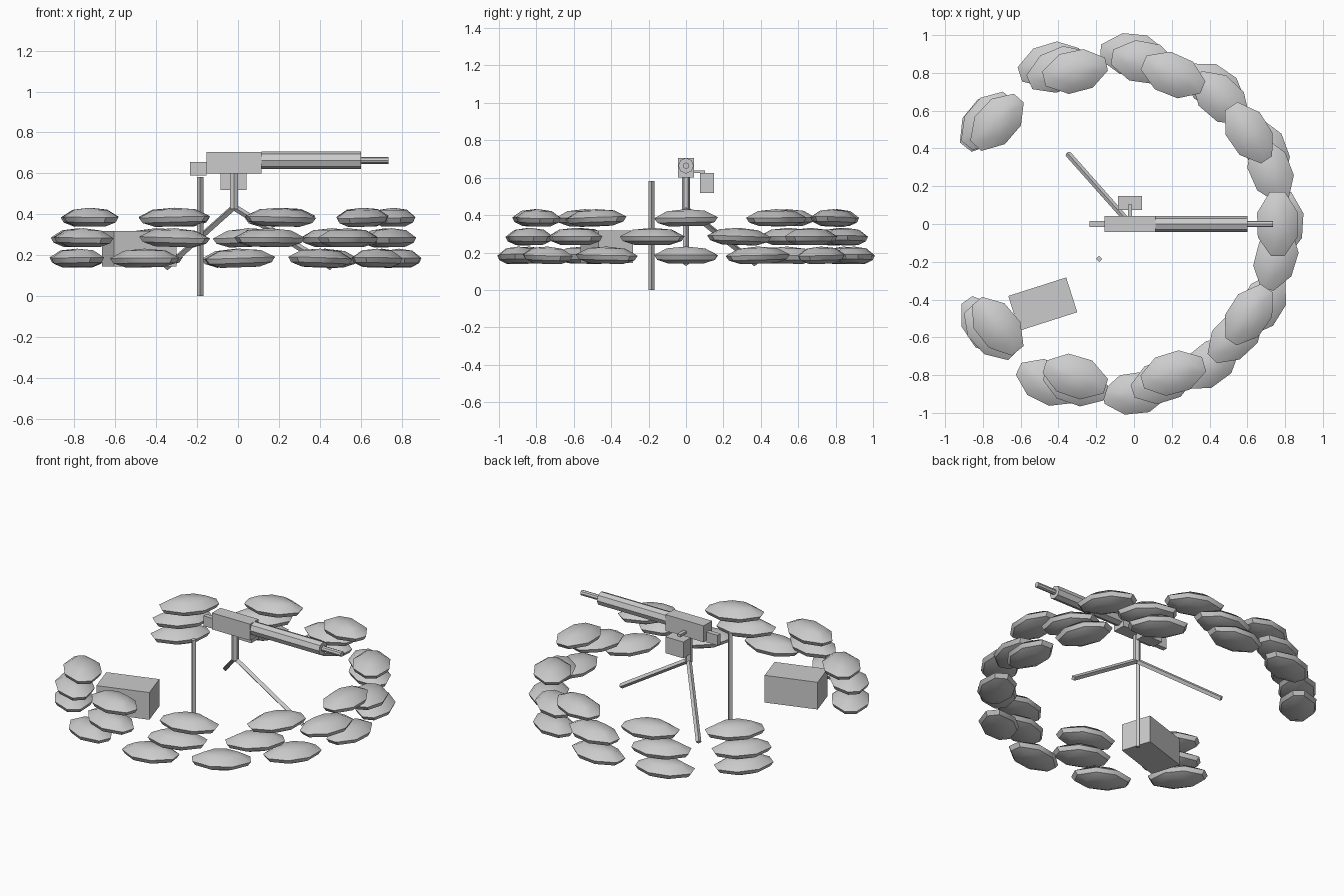
import bpy, bmesh, math, random
from mathutils import Vector, Matrix

random.seed(4)
if "Cube" in bpy.data.objects:
    bpy.data.objects.remove(bpy.data.objects["Cube"], do_unlink=True)

grey = bpy.data.materials.new("plain grey")
grey.use_nodes = True
grey.diffuse_color = (0.6, 0.6, 0.6, 1)
grey.node_tree.nodes["Principled BSDF"].inputs["Base Color"].default_value = (0.6, 0.6, 0.6, 1)


def finish(name, bm, matrix=None):
    bmesh.ops.recalc_face_normals(bm, faces=bm.faces)
    mesh = bpy.data.meshes.new(name)
    bm.to_mesh(mesh)
    bm.free()
    mesh.materials.append(grey)
    obj = bpy.data.objects.new(name, mesh)
    bpy.context.scene.collection.objects.link(obj)
    if matrix:
        obj.matrix_world = matrix
    return obj


def box(name, centre, size, turn=0):
    bm = bmesh.new()
    bmesh.ops.create_cube(bm, size=1)
    bmesh.ops.scale(bm, vec=size, verts=bm.verts)
    return finish(name, bm, Matrix.Translation(centre) @ Matrix.Rotation(math.radians(turn), 4, "Z"))


def rod(name, start, end, radius, sides):
    start, end = Vector(start), Vector(end)
    axis = end - start
    bm = bmesh.new()
    bmesh.ops.create_cone(bm, cap_ends=True, segments=sides, radius1=radius,
                          radius2=radius, depth=axis.length)
    turn = axis.to_track_quat("Z", "Y").to_matrix().to_4x4()
    return finish(name, bm, Matrix.Translation((start + end) / 2) @ turn)


# Sandbag: a flattened faceted cushion with blunt ends
outline = [(0.17, 0.04), (0.06, 0.108), (-0.07, 0.105), (-0.17, 0.035)]
outline += [(x, -y) for x, y in reversed(outline)]
levels = [(0.55, -0.045), (0.9, -0.025), (1, 0), (0.6, 0.036)]


def sandbag(name, x, y, z, heading):
    bm = bmesh.new()
    rings = [[bm.verts.new((px * s, py * s, h)) for px, py in outline] for s, h in levels]
    n = len(outline)
    for low, high in zip(rings, rings[1:]):
        for i in range(n):
            j = (i + 1) % n
            bm.faces.new((low[i], low[j], high[j], high[i]))
    bm.faces.new(rings[0])
    peak = bm.verts.new((0, 0, 0.046))
    for i in range(n):
        bm.faces.new((rings[-1][i], rings[-1][(i + 1) % n], peak))
    tilt = Matrix.Rotation(random.uniform(-0.04, 0.04), 4, "Y")
    spin = Matrix.Rotation(heading + random.uniform(-0.08, 0.08), 4, "Z")
    bag = finish(name, bm, Matrix.Translation((x, y, z)) @ spin @ tilt)
    bpy.ops.object.select_all(action="DESELECT")
    bag.select_set(True)
    bpy.context.view_layer.objects.active = bag
    bpy.ops.object.shade_smooth_by_angle(angle=math.radians(35))


# Three courses: height, ring centre x, radius, bag angles
courses = [
    ("lower", 0.186, -0.118, 0.905, [-141, -112, -82, -55, -28, 0, 25, 53, 83, 111, 141]),
    ("middle", 0.286, -0.1, 0.87, [-139, -104, -73, -43, -12, 19, 50, 80, 110, 141]),
    ("upper", 0.386, -0.08, 0.84, [-140, -106, -70, -35, 0, 35, 70, 106, 140]),
]
for level, z, cx, radius, angles in courses:
    for i, degrees in enumerate(angles):
        a = math.radians(degrees)
        r = radius * (0.95 if level == "lower" and abs(degrees) > 130 else 1)
        sandbag(f"{level}_sandbag_{i + 1}", cx + r * math.cos(a), r * math.sin(a), z, a + math.pi / 2)

# Gun body and barrel
box("receiver", (-0.02, 0, 0.653), (0.27, 0.085, 0.105))
box("rear_grip", (-0.195, 0, 0.623), (0.08, 0.03, 0.065))
rod("barrel_jacket", (0.115, 0, 0.664), (0.602, 0, 0.664), 0.042, 8)
rod("barrel", (0.6, 0, 0.664), (0.737, 0, 0.664), 0.017, 8)

# Ammunition feed on the far side
box("ammo_box", (-0.022, 0.112, 0.572), (0.128, 0.075, 0.105))
box("feed_arm", (-0.022, 0.07, 0.632), (0.022, 0.065, 0.015))

# Mount: post, two splayed legs and one upright leg
rod("mount_post", (-0.02, 0, 0.425), (-0.02, 0, 0.605), 0.022, 6)
rod("front_leg", (-0.02, 0, 0.435), (0.46, 0, 0.14), 0.016, 4)
rod("back_leg", (-0.02, 0, 0.435), (-0.35, 0.372, 0.14), 0.016, 4)
rod("upright_leg", (-0.185, -0.185, 0), (-0.185, -0.185, 0.582), 0.016, 4)

# Supply crate beside the opening
box("supply_crate", (-0.483, -0.424, 0.232), (0.322, 0.193, 0.174), 17.7)
